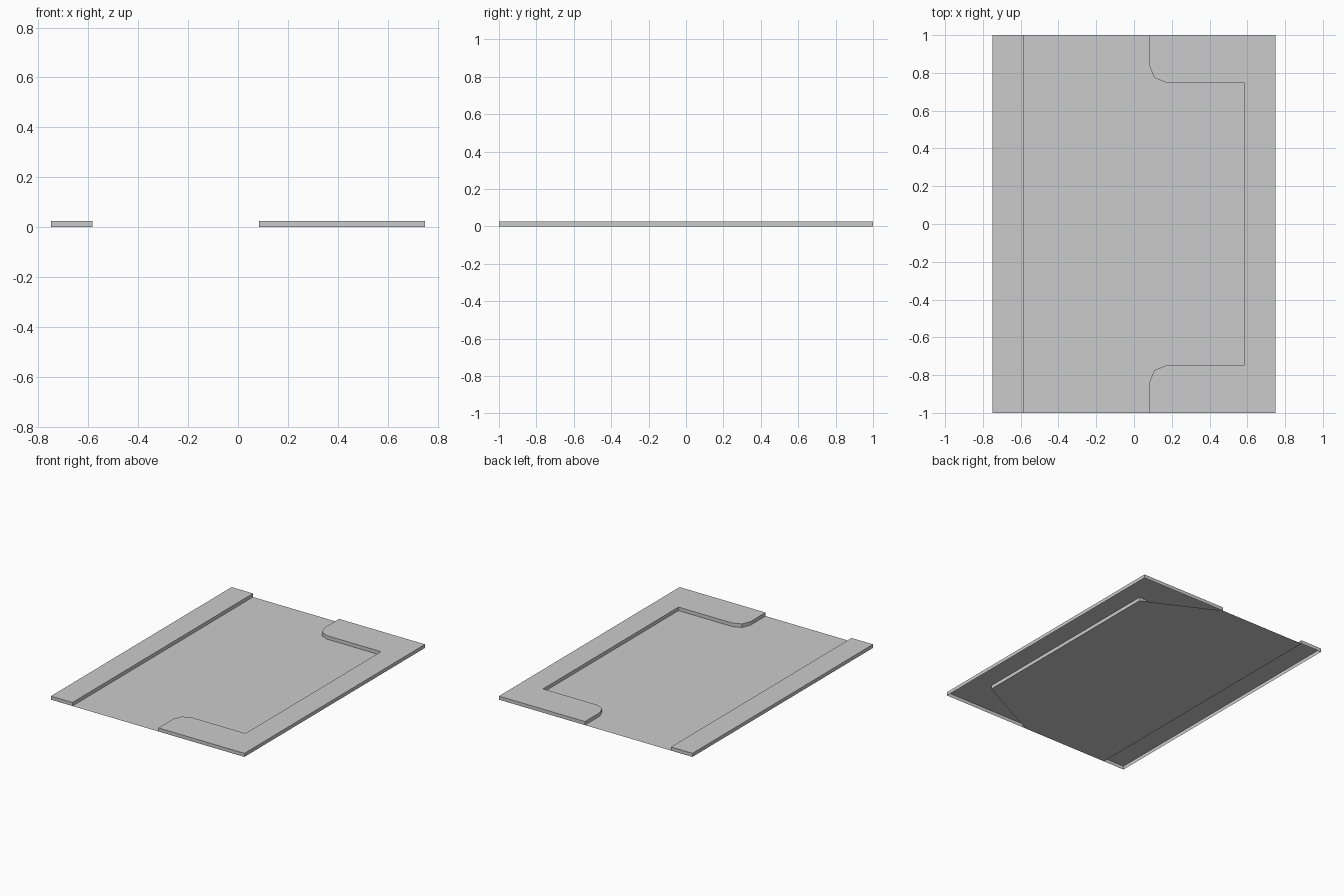
import bpy
import bmesh
from math import cos, sin, pi

cube = bpy.data.objects.get("Cube")
if cube:
    bpy.data.objects.remove(cube, do_unlink=True)

HEIGHT = 0.025
HALF_X, HALF_Y = 0.75, 1.0
INNER = 7 / 12            # inner side of both raised borders
ARM_X, ARM_Y = 1 / 12, 0.75
RADIUS = 1 / 12

grey = bpy.data.materials.new("light_grey")
grey.use_nodes = True
colour = (0.6, 0.6, 0.6, 1)
grey.diffuse_color = colour
grey.node_tree.nodes["Principled BSDF"].inputs["Base Color"].default_value = colour


def make_sheet(name, outline, z, skirt=0):
    """Flat sheet from a counter-clockwise outline, with optional walls hanging below it."""
    bm = bmesh.new()
    top = [bm.verts.new((x, y, z)) for x, y in outline]
    bm.faces.new(top)
    if skirt:
        low = [bm.verts.new((x, y, z - skirt)) for x, y in outline]
        for i in range(len(top)):
            j = (i + 1) % len(top)
            bm.faces.new((top[j], top[i], low[i], low[j]))
    mesh = bpy.data.meshes.new(name)
    bm.to_mesh(mesh)
    bm.free()
    mesh.materials.append(grey)
    obj = bpy.data.objects.new(name, mesh)
    bpy.context.collection.objects.link(obj)
    return obj


# Narrow raised strip, open underneath
make_sheet("side_strip", [(-HALF_X, -HALF_Y), (-INNER, -HALF_Y),
                          (-INNER, HALF_Y), (-HALF_X, HALF_Y)], HEIGHT, HEIGHT)

# C-shaped raised border with rounded arm tips, open underneath
arc = [(ARM_X + RADIUS - RADIUS * cos(a), ARM_Y + RADIUS - RADIUS * sin(a))
       for a in (0, pi / 4, pi / 2)]
back_half = [(HALF_X, HALF_Y), (ARM_X, HALF_Y)] + arc + [(INNER, ARM_Y)]
front_half = [(x, -y) for x, y in reversed(back_half)]
make_sheet("c_border", back_half + front_half, HEIGHT, HEIGHT)

# Thin floor whose corners run diagonally under the arms
make_sheet("floor_panel", [(-INNER, -HALF_Y), (ARM_X, -HALF_Y), (INNER, -ARM_Y),
                           (INNER, ARM_Y), (ARM_X, HALF_Y), (-INNER, HALF_Y)], 0)
